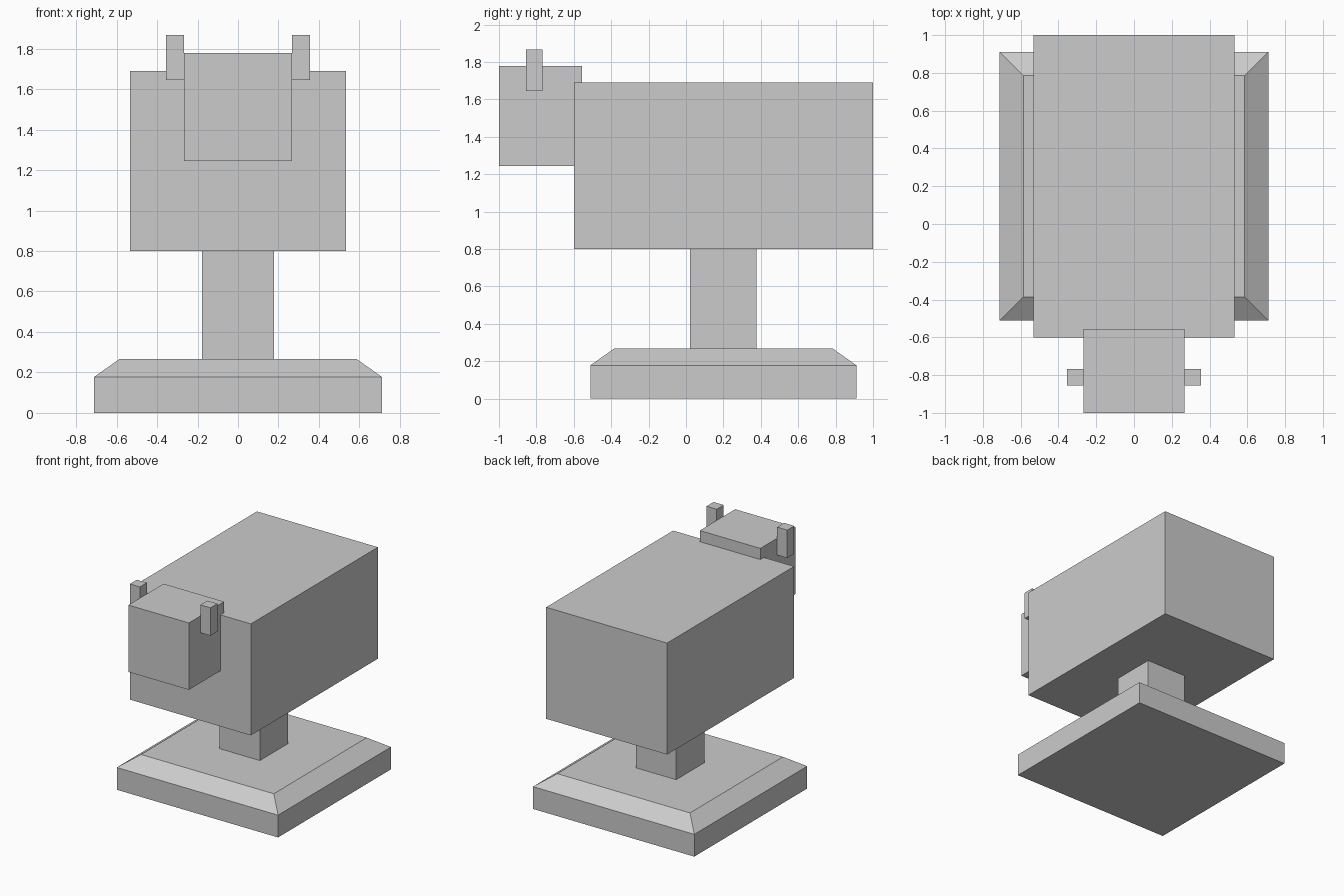
import bpy, bmesh

if "Cube" in bpy.data.objects:
    bpy.data.objects.remove(bpy.data.objects["Cube"])

U = 2 / 22.5  # modelling grid unit


def box(name, x, y, z, top_inset=0.0):
    """Box from (min, max) ranges; top_inset shrinks the top face into a frustum."""
    bm = bmesh.new()
    bmesh.ops.create_cube(bm, size=1)
    for v in bm.verts:
        top = v.co.z > 0
        for i, (lo, hi) in enumerate((x, y, z)):
            inset = top_inset if top and i < 2 else 0
            v.co[i] = hi - inset if v.co[i] > 0 else lo + inset
    mesh = bpy.data.meshes.new(name)
    bm.to_mesh(mesh)
    bm.free()
    obj = bpy.data.objects.new(name, mesh)
    bpy.context.collection.objects.link(obj)
    return obj


# Plinth with a sloped upper rim
plinth = box("base", (-8 * U, 8 * U), (0.2 - 8 * U, 0.2 + 8 * U), (0, 2 * U))
bm = bmesh.new()
bm.from_mesh(plinth.data)
top = max(bm.faces, key=lambda f: f.calc_center_median().z)
bmesh.ops.inset_region(bm, faces=[top], thickness=2 * U)
for v in top.verts:
    v.co.z = 3 * U
bm.normal_update()
bm.to_mesh(plinth.data)
bm.free()

# Support post
box("post", (-2 * U, 2 * U), (0.2 - 2 * U, 0.2 + 2 * U), (3 * U, 9 * U))

# Large block body
box("body", (-6 * U, 6 * U), (-0.6, 1.0), (9 * U, 19 * U))

# Head, slightly sunk into the body front
box("head", (-3 * U, 3 * U), (-1.0, -1.0 + 5 * U), (14 * U, 20 * U))

# Pair of ears, mirrored across x
ear = box("ears", (3 * U, 4 * U), (-0.855, -0.767), (18.5 * U, 21 * U))
ear.modifiers.new("Mirror", "MIRROR").use_axis[0] = True
